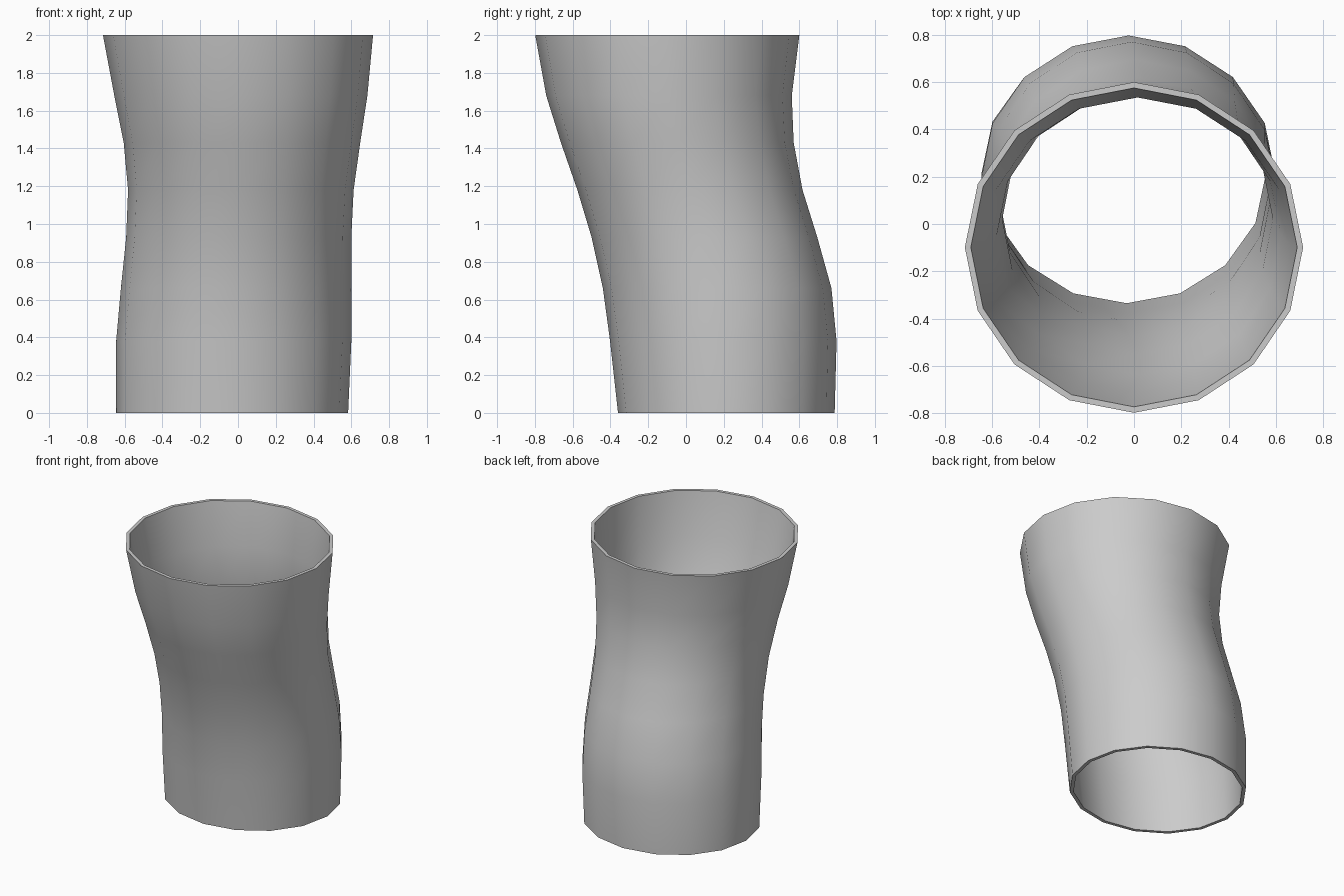
import bpy, bmesh, math

if "Cube" in bpy.data.objects:
    bpy.data.objects.remove(bpy.data.objects["Cube"])

SIDES = 16
# cross-sections: height, left x, right x, front y, back y
RINGS = [
    (0.00, -0.645, 0.583, -0.360, 0.787),
    (0.38, -0.645, 0.600, -0.402, 0.797),
    (0.66, -0.620, 0.600, -0.440, 0.770),
    (0.93, -0.592, 0.600, -0.500, 0.695),
    (1.18, -0.582, 0.612, -0.575, 0.617),
    (1.43, -0.605, 0.647, -0.662, 0.570),
    (1.68, -0.655, 0.685, -0.740, 0.560),
    (2.00, -0.715, 0.715, -0.798, 0.600),
]
WALL = 0.025


def add_ring(bm, z, left, right, front, back, inset):
    cx, cy = (left + right) / 2, (front + back) / 2
    rx, ry = (right - left) / 2 - inset, (back - front) / 2 - inset
    return [bm.verts.new((cx + rx * math.cos(math.tau * i / SIDES),
                          cy + ry * math.sin(math.tau * i / SIDES), z))
            for i in range(SIDES)]


# curved open sleeve: up the outside, over the rim and down the inside
bm = bmesh.new()
loops = [add_ring(bm, *r, 0) for r in RINGS]
loops += [add_ring(bm, *r, WALL) for r in reversed(RINGS)]
for k, low in enumerate(loops):
    high = loops[(k + 1) % len(loops)]
    for i in range(SIDES):
        j = (i + 1) % SIDES
        bm.faces.new((low[i], low[j], high[j], high[i]))
bmesh.ops.recalc_face_normals(bm, faces=bm.faces[:])

mesh = bpy.data.meshes.new("sleeve")
bm.to_mesh(mesh)
bm.free()
sleeve = bpy.data.objects.new("sleeve", mesh)
bpy.context.collection.objects.link(sleeve)

# smooth walls, crisp rims
bpy.context.view_layer.objects.active = sleeve
sleeve.select_set(True)
bpy.ops.object.shade_smooth_by_angle(angle=math.radians(40))
